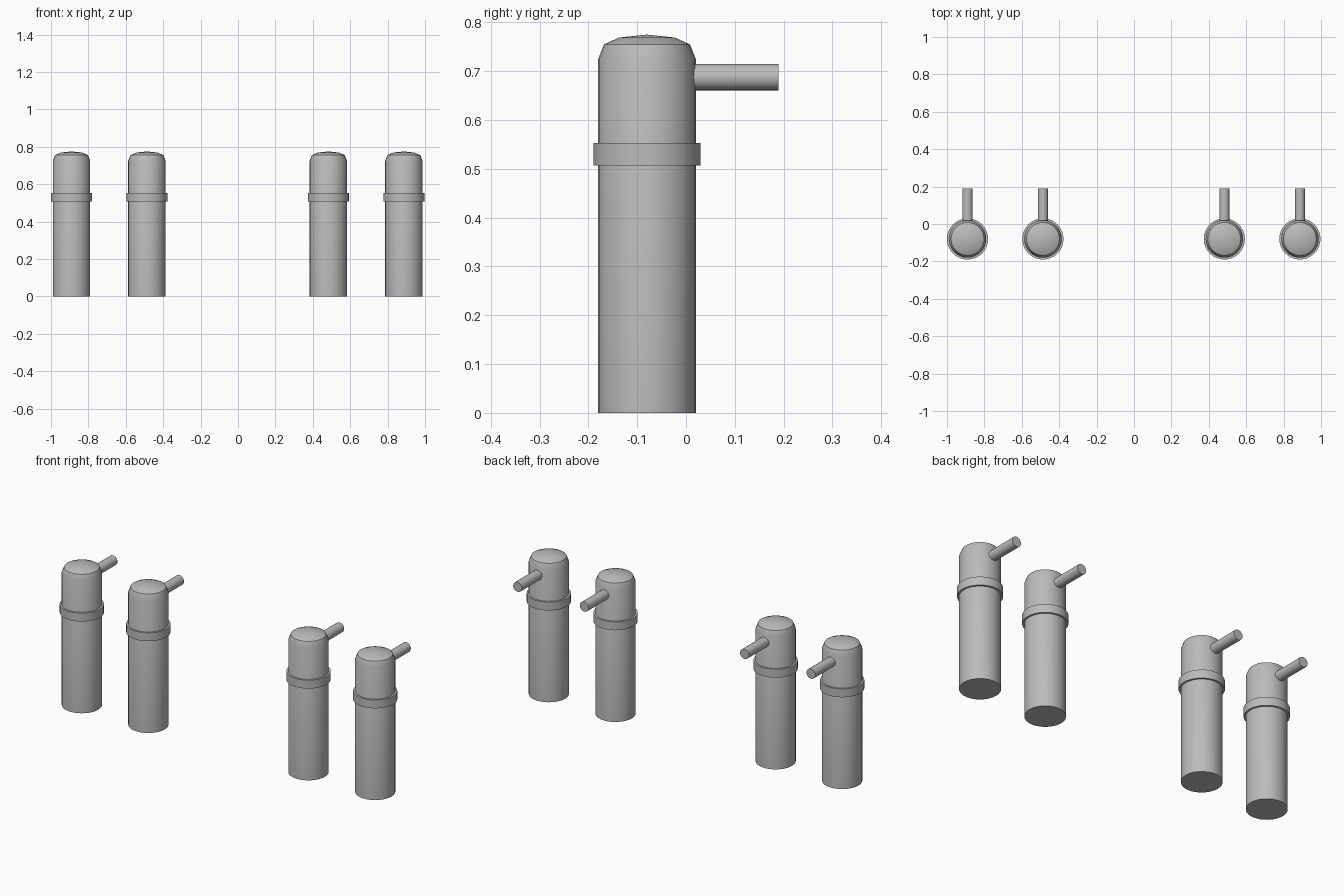
import bpy, bmesh, math
from mathutils import Matrix

if "Cube" in bpy.data.objects:
    bpy.data.objects.remove(bpy.data.objects["Cube"])

grey = bpy.data.materials.new("plain_grey")
grey.diffuse_color = (0.5, 0.5, 0.5, 1)
grey.use_nodes = True
grey.node_tree.nodes["Principled BSDF"].inputs["Base Color"].default_value = grey.diffuse_color
Y = -0.08  # shared y of the post axes


def lathe(name, profile, sides, matrix):
    """Spin a (radius, height) profile around its axis; zero radius closes to a point."""
    bm = bmesh.new()
    rings = []
    for r, z in profile:
        n = 1 if r == 0 else sides
        rings.append([bm.verts.new((r * math.cos(2 * math.pi * i / sides),
                                    r * math.sin(2 * math.pi * i / sides), z)) for i in range(n)])
    for a, b in zip(rings, rings[1:]):
        for i in range(sides):
            j = (i + 1) % sides
            vs = [a[i % len(a)], a[j % len(a)], b[j % len(b)], b[i % len(b)]]
            bm.faces.new(list(dict.fromkeys(vs)))
    bmesh.ops.recalc_face_normals(bm, faces=bm.faces)
    bm.transform(matrix)
    me = bpy.data.meshes.new(name)
    bm.to_mesh(me)
    bm.free()
    me.materials.append(grey)
    ob = bpy.data.objects.new(name, me)
    bpy.context.collection.objects.link(ob)
    bpy.ops.object.select_all(action='DESELECT')
    ob.select_set(True)
    bpy.context.view_layer.objects.active = ob
    bpy.ops.object.shade_smooth_by_angle(angle=math.radians(40))


body = [(0, 0), (0.1, 0), (0.1, 0.725), (0.088, 0.755), (0.057, 0.769), (0, 0.775)]
band = [(0.098, 0.507), (0.11, 0.507), (0.11, 0.553), (0.098, 0.553)]
spout = [(0, 0.08), (0.027, 0.08), (0.027, 0.27), (0, 0.27)]

# four domed posts, each with a collar and a spout pointing to the back
for k, x in enumerate((-0.89, -0.487, 0.483, 0.887), 1):
    at = Matrix.Translation((x, Y, 0))
    lathe(f"post_{k}", body, 32, at)
    lathe(f"collar_{k}", band, 32, at)
    lathe(f"spout_{k}", spout, 24,
          Matrix.Translation((x, Y, 0.688)) @ Matrix.Rotation(-math.pi / 2, 4, 'X'))
